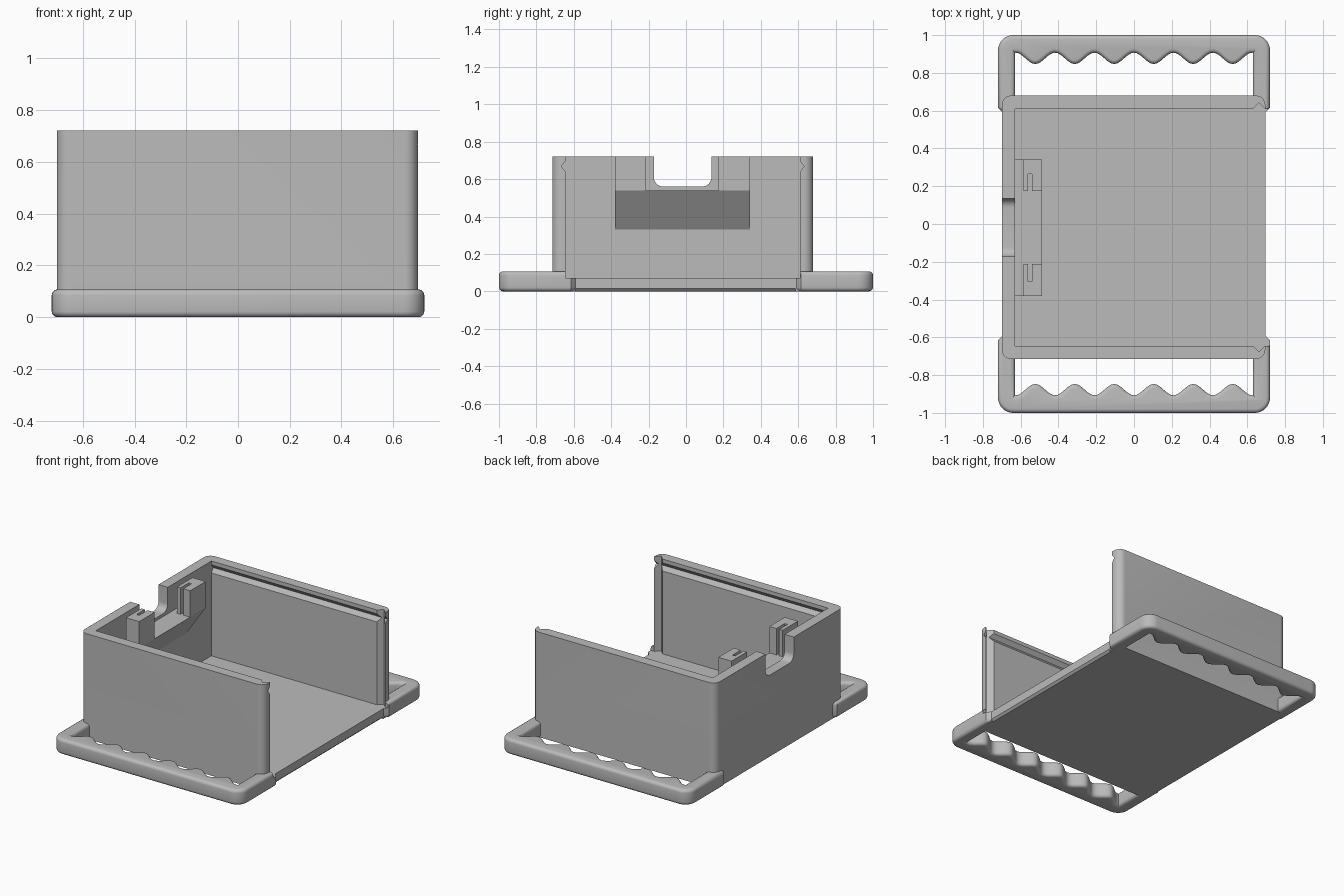
import bpy, bmesh
from math import pi, cos, sin, radians
from mathutils import Matrix

if "Cube" in bpy.data.objects:
    bpy.data.objects.remove(bpy.data.objects["Cube"])

grey = bpy.data.materials.new("plain grey")
grey.use_nodes = True
grey.diffuse_color = (0.5, 0.5, 0.5, 1)
grey.node_tree.nodes["Principled BSDF"].inputs["Base Color"].default_value = (0.5, 0.5, 0.5, 1)

# Axis layouts: which world direction each profile coordinate and the depth follow
AXES = {"z": ((1, 0, 0), (0, 1, 0), (0, 0, 1)),
        "x": ((0, 1, 0), (0, 0, 1), (1, 0, 0)),
        "y": ((1, 0, 0), (0, 0, 1), (0, 1, 0))}


def prism(name, pts, lo, hi, axis="z", bevel=0):
    """Extrude a profile along an axis, optionally rounding both cap rims."""
    bm = bmesh.new()
    m = Matrix(AXES[axis]).transposed()
    a, b = [[bm.verts.new((u, v, d)) for u, v in pts] for d in (lo, hi)]
    bm.faces.new(a)
    bm.faces.new(b)
    for i in range(len(pts)):
        j = (i + 1) % len(pts)
        bm.faces.new((a[i], a[j], b[j], b[i]))
    if bevel:
        bmesh.ops.recalc_face_normals(bm, faces=bm.faces)
        rims = [e for e in bm.edges if e.verts[0].co.z == e.verts[1].co.z]
        bmesh.ops.bevel(bm, geom=rims, offset=bevel, segments=4, profile=0.5, affect="EDGES")
    bm.transform(m.to_4x4())
    bmesh.ops.recalc_face_normals(bm, faces=bm.faces)
    mesh = bpy.data.meshes.new(name)
    bm.to_mesh(mesh)
    bm.free()
    mesh.materials.append(grey)
    ob = bpy.data.objects.new(name, mesh)
    bpy.context.collection.objects.link(ob)
    return ob


def rect(u0, u1, v0, v1):
    return [(u0, v0), (u1, v0), (u1, v1), (u0, v1)]


def arc(cx, cy, r, start, n=8):
    return [(cx + r * cos(start + pi / 2 * i / n), cy + r * sin(start + pi / 2 * i / n))
            for i in range(n + 1)]


def rounded(u0, u1, v0, v1, r):
    return (arc(u1 - r, v1 - r, r, 0) + arc(u0 + r, v1 - r, r, pi / 2)
            + arc(u0 + r, v0 + r, r, pi) + arc(u1 - r, v0 + r, r, 3 * pi / 2))


def diamond(u, v, ru, rv):
    return [(u + ru, v), (u, v + rv), (u - ru, v), (u, v - rv)]


def combine(ob, other, operation):
    """Apply a boolean and discard the helper object."""
    mod = ob.modifiers.new("combine", "BOOLEAN")
    mod.object, mod.operation, mod.solver = other, operation, "EXACT"
    bpy.context.view_layer.objects.active = ob
    bpy.ops.object.modifier_apply(modifier=mod.name)
    bpy.data.objects.remove(other)


TOP, FLOOR = 0.722, 0.07
BACK, OPEN = -0.70, 0.695
IN_LO, IN_HI, IN_BACK = -0.645, 0.61, -0.63

# Open-ended case
case = prism("case", rounded(BACK, OPEN, -0.715, 0.68, 0.05), 0, TOP)

# Carrying handles with finger scallops, one at each side
n = 84
scallop = [(x, 0.877 + 0.03 * cos(2 * pi * x / 0.209))
           for x in (-0.63 + 1.26 * i / n for i in range(n + 1))]
grip = ([(0.63, 0.59), (0.695, 0.59), (0.72, 0.615)] + arc(0.64, 0.92, 0.08, 0)
        + arc(-0.64, 0.92, 0.08, pi / 2) + [(-0.72, 0.615), (-0.695, 0.59), (-0.63, 0.59)] + scallop)
for side in (1, -1):
    handle = prism("handle", [(x, y * side) for x, y in grip], 0, 0.107, bevel=0.022)
    combine(case, handle, "UNION")

# Cavity, open at the top and one end
combine(case, prism("cavity", rect(IN_BACK, 0.9, IN_LO, IN_HI), FLOOR, 1), "DIFFERENCE")

# Sliding-lid grooves along the walls and down the open end
for wall in (IN_LO, IN_HI):
    combine(case, prism("lid_groove", diamond(wall, 0.668, 0.022, 0.028), IN_BACK, 0.9, "x"), "DIFFERENCE")
    combine(case, prism("end_groove", diamond(0.662, wall, 0.032, 0.032), FLOOR, 1), "DIFFERENCE")

# Chamfer under the open floor edge
combine(case, prism("edge_chamfer", diamond(OPEN, 0, 0.014, 0.014), -0.59, 0.585, "y"), "DIFFERENCE")

# Cable notch in the back wall
combine(case, prism("cable_notch", rounded(-0.172, 0.136, 0.56, 1, 0.05), -0.8, -0.6, "x"), "DIFFERENCE")
case.name = "case_with_handles"

# Wedge shelf below the notch
shelf = prism("bracket_shelf", [(IN_BACK - 0.01, 0.315), (-0.486, 0.54), (IN_BACK - 0.01, 0.54)],
              -0.38, 0.342, "y")

# Slotted posts standing on the shelf
posts = []
for name, outer, inner in (("right_post", -0.38, -0.213), ("left_post", 0.342, 0.175)):
    depth = inner + (outer - inner) * 0.54
    pts = [(-0.586, outer), (-0.486, outer), (-0.486, inner), (-0.539, inner),
           (-0.539, depth), (-0.56, depth), (-0.56, inner), (-0.586, inner)]
    posts.append(prism(name, pts, 0.54, TOP))

# Smooth curved surfaces, keep edges crisp
bpy.ops.object.select_all(action="DESELECT")
for ob in [case, shelf] + posts:
    ob.select_set(True)
bpy.context.view_layer.objects.active = case
bpy.ops.object.shade_smooth_by_angle(angle=radians(30))
